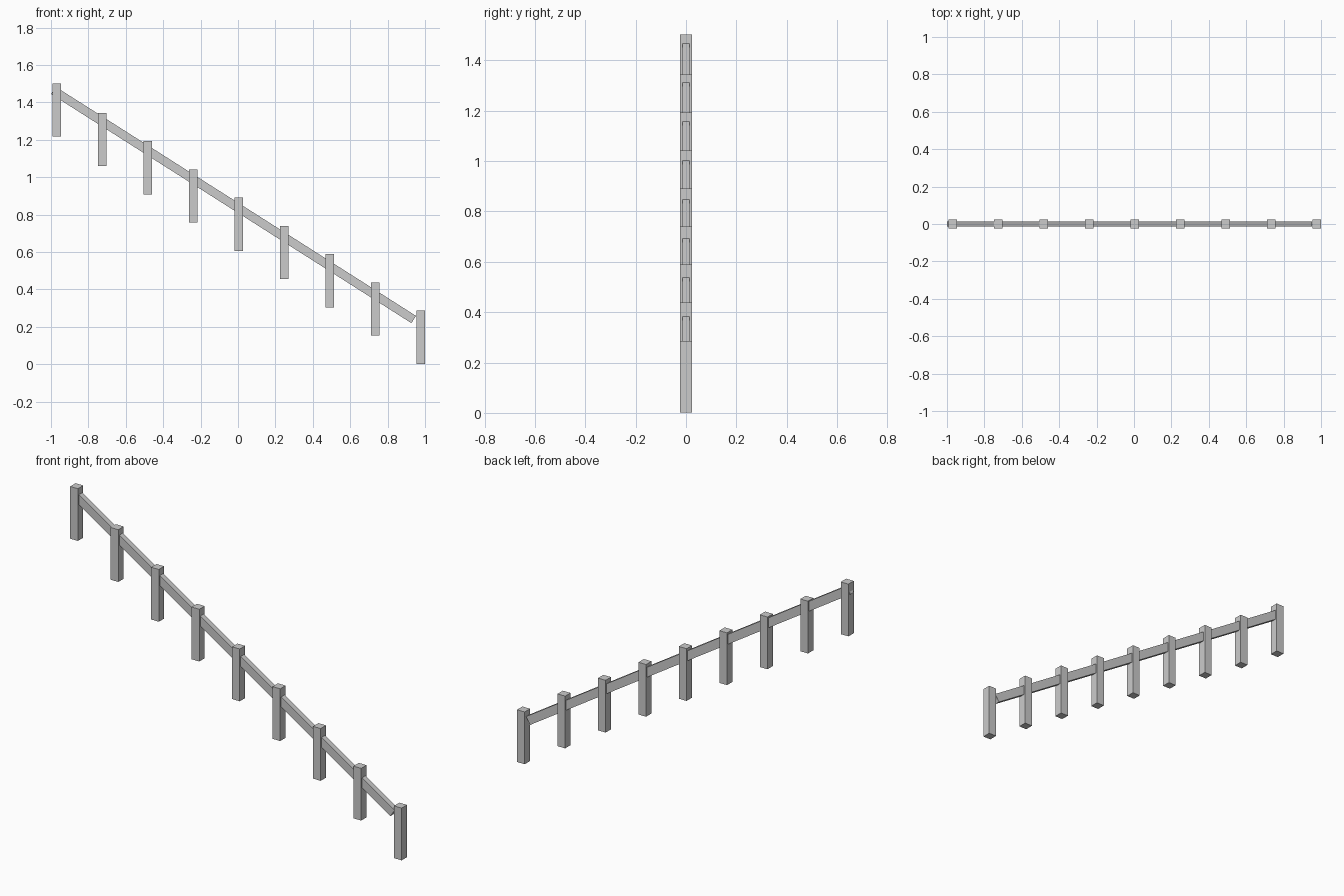
import bpy, math
from mathutils import Matrix, Vector

if "Cube" in bpy.data.objects:
    bpy.data.objects.remove(bpy.data.objects["Cube"])


def box(name, centre, size, tilt=0.0):
    bpy.ops.mesh.primitive_cube_add(size=1)
    ob = bpy.context.object
    ob.name = name
    # bake size, tilt about y and position into the mesh
    ob.data.transform(Matrix.Translation(centre)
                      @ Matrix.Rotation(tilt, 4, 'Y')
                      @ Matrix.Diagonal((*size, 1)))
    return ob


POST_W, POST_H = 0.046, 0.284

# nine posts stepping down; the top one stands slightly higher
for i in range(9):
    top = 1.502 if i == 0 else 1.344 - 0.1511 * (i - 1)
    x = -0.970 + 0.2434 * i
    box(f"post_{i + 1}", (x, 0, top - POST_H / 2), (POST_W, POST_W, POST_H))

# sloping handrail, placed by its lower edge
start, end = Vector((-1.0, 0, 1.445)), Vector((0.927, 0, 0.220))
run = end - start
tilt = math.atan2(-run.z, run.x)
thick = 0.046
up = Vector((math.sin(tilt), 0, math.cos(tilt)))
box("handrail", (start + end) / 2 + up * thick / 2, (run.length, 0.029, thick), tilt)
